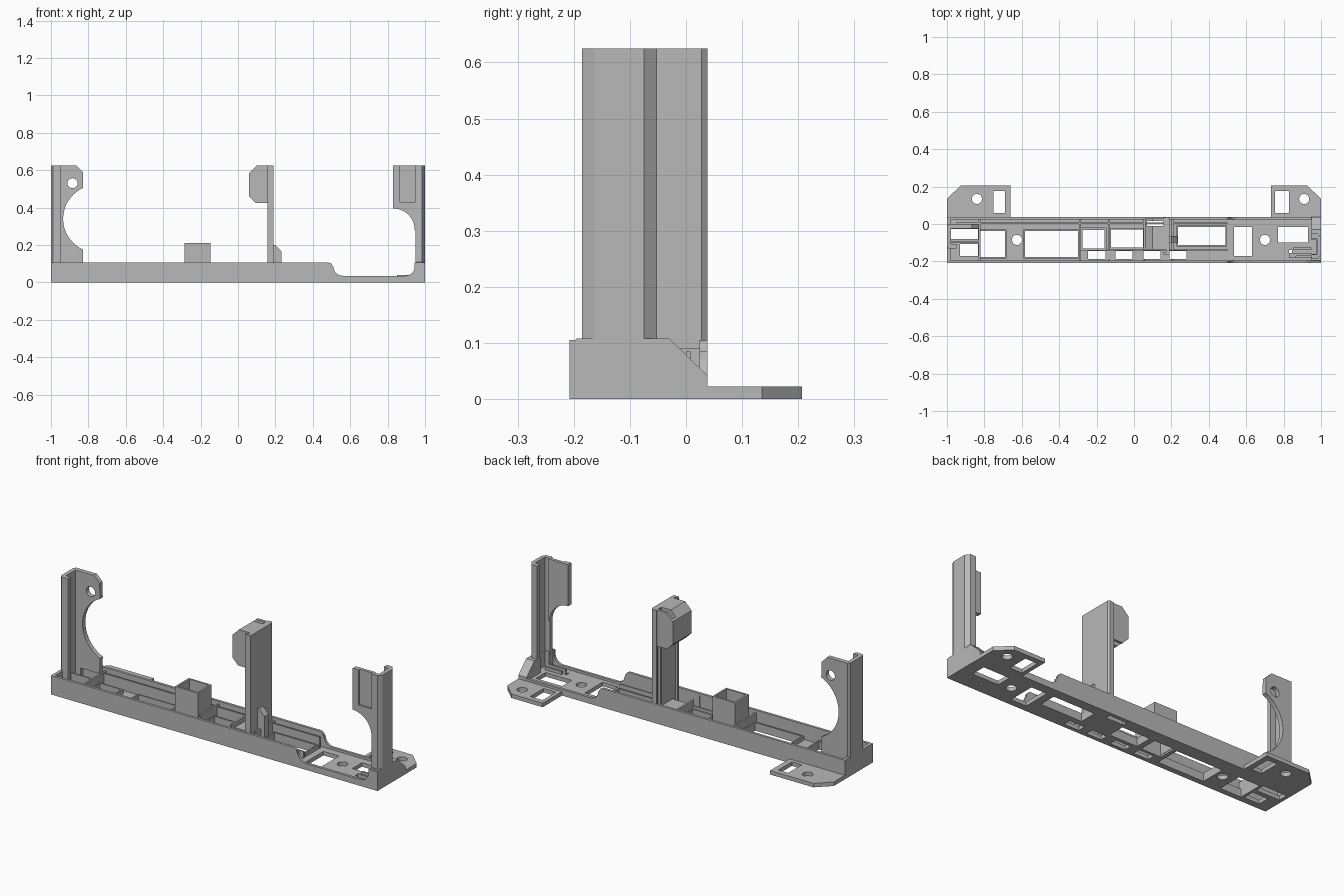
import bpy, bmesh, math

old = bpy.data.objects.get("Cube")
if old:
    bpy.data.objects.remove(old, do_unlink=True)

grey = bpy.data.materials.new("plain_grey")
grey.use_nodes = True
COLOUR = (0.48, 0.48, 0.48, 1)
grey.diffuse_color = COLOUR
grey.node_tree.nodes["Principled BSDF"].inputs["Base Color"].default_value = COLOUR


def add_prism(bm, pts, axis, lo, hi):
    """Extrude a 2D outline along one axis."""
    place = {"x": lambda a, b, c: (c, a, b),
             "y": lambda a, b, c: (a, c, b),
             "z": lambda a, b, c: (a, b, c)}[axis]
    low = [bm.verts.new(place(a, b, lo)) for a, b in pts]
    top = [bm.verts.new(place(a, b, hi)) for a, b in pts]
    bm.faces.new(low)
    bm.faces.new(top)
    n = len(pts)
    for i in range(n):
        j = (i + 1) % n
        bm.faces.new((low[i], low[j], top[j], top[i]))


def rect(a0, a1, b0, b1):
    return [(a0, b0), (a1, b0), (a1, b1), (a0, b1)]


def arc(cx, cy, r, start, end, n=12):
    return [(cx + r * math.cos(math.radians(start + (end - start) * i / n)),
             cy + r * math.sin(math.radians(start + (end - start) * i / n)))
            for i in range(n + 1)]


def circle(cx, cy, r):
    return arc(cx, cy, r, 0, 345, 23)


def build(name, prisms):
    bm = bmesh.new()
    for p in prisms:
        add_prism(bm, *p)
    bmesh.ops.recalc_face_normals(bm, faces=bm.faces)
    mesh = bpy.data.meshes.new(name)
    bm.to_mesh(mesh)
    bm.free()
    mesh.materials.append(grey)
    ob = bpy.data.objects.new(name, mesh)
    bpy.context.collection.objects.link(ob)
    return ob


def part(name, solids, cuts=()):
    """One part, with optional cut-outs."""
    ob = build(name, solids)
    if cuts:
        cutter = build(name + "_cutter", cuts)
        cutter.hide_render = True
        mod = ob.modifiers.new("cut", "BOOLEAN")
        mod.object, mod.operation, mod.solver = cutter, "DIFFERENCE", "EXACT"
        bpy.context.view_layer.objects.active = ob
        bpy.ops.object.modifier_apply(modifier=mod.name)
        bpy.data.objects.remove(cutter, do_unlink=True)
    return ob


FRONT, BACK, RIM, FLOOR, TOP = -0.208, 0.038, 0.105, 0.022, 0.625

# Floor with openings and screw holes
main_holes = [(-0.82, -0.69, -0.177, -0.037), (-0.584, -0.30, -0.177, -0.037),
              (-0.278, -0.155, -0.13, -0.03), (-0.123, 0.048, -0.125, -0.03),
              (0.235, 0.49, -0.112, -0.016)]
holes = main_holes + [(-0.98, -0.835, -0.08, -0.027), (-0.93, -0.835, -0.171, -0.107),
                      (0.535, 0.63, -0.17, -0.016), (0.77, 0.93, -0.10, -0.016),
                      (0.06, 0.168, -0.01, 0.016), (0.83, 0.845, -0.16, -0.14)]
holes += [(x, x + 0.092, -0.187, -0.145) for x in (-0.245, -0.10, 0.05, 0.19)]
part("floor", [(rect(-1, 1, FRONT, BACK), "z", 0, FLOOR)],
     [(rect(*h), "z", -0.1, 0.1) for h in holes]
     + [(circle(x, -0.085, 0.027), "z", -0.1, 0.1) for x in (-0.626, 0.70)])

# Mounting tabs behind the tray
for name, side, inner, slot, screw in (("left_end_tab", -1, 0.66, (-0.75, -0.69), -0.84),
                                       ("right_end_tab", 1, 0.733, (0.755, 0.83), 0.91)):
    outline = [(side * x, y) for x, y in ((inner, BACK), (1, BACK), (1, 0.135),
                                          (0.925, 0.207), (inner, 0.207))]
    part(name, [(outline, "z", 0, FLOOR)],
         [(rect(*slot, 0.06, 0.177), "z", -0.1, 0.1),
          (circle(screw, 0.134, 0.027), "z", -0.1, 0.1)])

# Long walls with the rounded cutaway
wall = ([(-1, 0), (1, 0), (1, RIM), (0.945, RIM)] + arc(0.895, 0.085, 0.05, 0, -90, 6)
        + arc(0.56, 0.085, 0.05, 270, 180, 6) + arc(0.485, 0.085, 0.02, 0, 90, 4)
        + [(-1, RIM)])
part("front_wall", [(wall, "y", FRONT, FRONT + 0.014)])
back_wall = [(x, z) for x, z in wall if x < 0.94]
back_wall = [(-1, 0), (0.97, 0), (0.97, 0.035)] + [p for p in back_wall[1:] if p[0] < 0.9]
part("back_wall", [(back_wall, "y", BACK - 0.014, BACK)])

# End walls
part("left_end_wall", [(rect(FRONT, BACK, 0, RIM), "x", -1, -0.982)])
part("right_end_wall", [([(FRONT, 0), (BACK, 0), (BACK, 0.042), (-0.03, 0.108),
                          (-0.195, 0.108), (FRONT, 0.095)], "x", 0.95, 1)],
     [(rect(-0.16, -0.085, FLOOR, 0.2), "x", 0.9, 0.977)])

# Inner rails, dividers and pocket rims
part("inner_rail", [(rect(-0.95, 0.17, 0.0, 0.008), "z", FLOOR, 0.085),
                    (rect(0.2, 0.5, 0.0, 0.008), "z", FLOOR, 0.085)])
part("front_rail", [(rect(-0.28, 0.5, -0.143, -0.134), "z", FLOOR, 0.06)])
for i, x in enumerate((-0.832, -0.295, -0.14, 0.05, 0.2)):
    part(f"divider_{i}", [(rect(FRONT, BACK, FLOOR, 0.09), "x", x, x + 0.01)],
         [(rect(-0.19, -0.143, 0, 0.2), "x", x - 0.1, x + 0.1)] if i > 1 else ())
part("shelf_divider", [(rect(-0.99, -0.83, -0.098, -0.09), "z", FLOOR, 0.09)])
for i, (x0, x1, y0, y1) in enumerate(main_holes):
    e = 0.008
    part(f"pocket_rim_{i}", [(rect(x0 - e, x1 + e, y0 - e, y1 + e), "z", 0.01, 0.045)],
         [(rect(x0, x1, y0, y1), "z", -0.1, 0.2)])

# Open square tube
part("square_tube", [(rect(-0.287, -0.147, -0.142, -0.02), "z", 0.01, 0.21)],
     [(rect(-0.276, -0.157, -0.131, -0.031), "z", -0.1, 0.3)])

# Left post: channel section with a scooped plate
part("left_post", [([(-1, -0.12), (-0.99, -0.132), (-0.948, -0.132), (-0.948, -0.108),
                     (-0.978, -0.108), (-0.978, -0.025), (-0.948, -0.025),
                     (-0.948, 0.0), (-0.99, 0.0), (-1, -0.012)], "z", FLOOR, TOP)])
scoop = arc(-0.755, 0.34, 0.18, 114, 246, 20)
plate = ([(-0.95, 0.09), (-0.83, 0.09)] + scoop[::-1]
         + [(-0.83, 0.59), (-0.865, TOP), (-0.95, TOP)])
part("left_post_plate", [(plate, "y", -0.025, 0.0)],
     [(circle(-0.885, 0.53, 0.027), "y", -0.1, 0.1)])

# Right post: same channel, plate on the front side
part("right_post", [([(0.948, -0.185), (0.985, -0.185), (1, -0.163), (1, -0.075),
                      (0.982, -0.052), (0.948, -0.052), (0.948, -0.078),
                      (0.978, -0.078), (0.978, -0.163), (0.948, -0.163)],
                     "z", 0.09, TOP)])
part("right_post_plate", [([(0.95, TOP), (0.83, TOP)]
                           + arc(0.83, 0.28, 0.115, 90, 0) + [(0.95, 0.28)],
                           "y", -0.182, -0.155)],
     [(rect(0.866, 0.96, 0.43, 0.7), "y", -0.2, -0.172)])
part("right_post_foot", [(rect(0.85, 0.95, -0.168, -0.158), "z", FLOOR, 0.04),
                         (rect(0.85, 0.95, -0.135, -0.125), "z", FLOOR, 0.04)])

# Centre post with ribs, gusset and clip housing
part("centre_post", [([(0.17, -0.163), (0.19, -0.163), (0.19, 0.028), (0.182, BACK),
                       (0.17, BACK)], "z", FLOOR, TOP)])
for i, y in enumerate((-0.163, -0.012, 0.024)):
    part(f"centre_post_rib_{i}", [(rect(0.157, 0.171, y, y + 0.012), "z", FLOOR, TOP)])
part("gusset", [([(0.188, 0.02), (0.232, 0.02), (0.232, 0.165), (0.2, 0.2), (0.188, 0.2)],
                 "y", -0.1, -0.064)])
housing = [(0.172, 0.425), (0.095, 0.425), (0.06, 0.46), (0.06, 0.585), (0.1, TOP),
           (0.172, TOP)]
part("clip_housing", [(housing, "y", -0.135, 0.03)],
     [(rect(0.07, 0.158, -0.01, 0.016), "z", 0.3, 0.7)])
part("centre_foot", [(rect(0.065, 0.17, -0.125, -0.02), "z", FLOOR, 0.07)])
